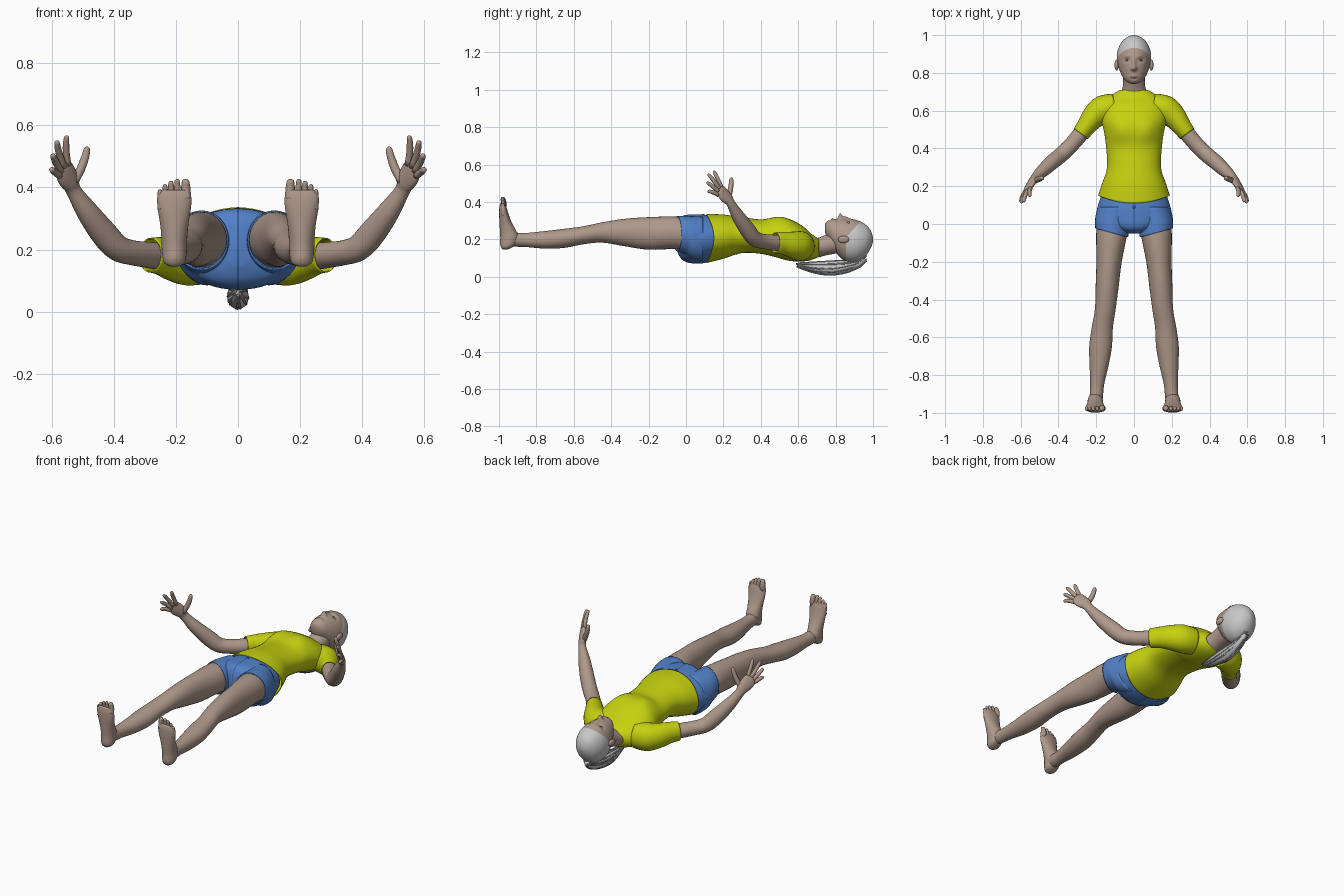
import bpy, bmesh, math, random
from mathutils import Vector

cube = bpy.data.objects.get("Cube")
if cube:
    bpy.data.objects.remove(cube, do_unlink=True)
random.seed(4)


def material(name, r, g, b):
    m = bpy.data.materials.new(name)
    m.use_nodes = True
    m.diffuse_color = (r, g, b, 1)
    shader = m.node_tree.nodes["Principled BSDF"]
    shader.inputs["Base Color"].default_value = (r, g, b, 1)
    shader.inputs["Roughness"].default_value = 0.8
    return m


SKIN = material("skin", .43, .32, .26)
LIP = material("lip", .36, .23, .19)
HAIR = material("pale grey hair", .58, .58, .58)
STRAND = material("grey hair strand", .36, .36, .36)
SHIRT = material("yellow green shirt", .56, .64, .005)
DENIM = material("blue denim", .085, .22, .58)
SEAM = material("dark denim seam", .04, .11, .32)
EYE = material("eye white", .55, .55, .55)
IRIS = material("blue grey iris", .08, .1, .13)


def finish(name, bm, mats, mirror=False, thickness=0):
    """Turn a bmesh into a smooth object, optionally mirrored and thickened."""
    bmesh.ops.recalc_face_normals(bm, faces=bm.faces)
    mesh = bpy.data.meshes.new(name)
    bm.to_mesh(mesh)
    bm.free()
    for m in mats:
        mesh.materials.append(m)
    for p in mesh.polygons:
        p.use_smooth = True
    ob = bpy.data.objects.new(name, mesh)
    bpy.context.collection.objects.link(ob)
    if thickness:
        mod = ob.modifiers.new("cloth thickness", "SOLIDIFY")
        mod.thickness = thickness
        mod.offset = -1
    if mirror:
        ob.modifiers.new("other side", "MIRROR")
    return ob


def spline(rows, steps):
    """Smoothly interpolate every column of the section rows."""
    out = []
    for i in range(len(rows) - 1):
        a, b, c, d = (rows[max(i - 1, 0)], rows[i], rows[i + 1],
                      rows[min(i + 2, len(rows) - 1)])
        for k in range(steps):
            t = k / steps
            out.append([q + t * (r - p) / 2
                        + t * t * (p - 2.5 * q + 2 * r - s / 2)
                        + t ** 3 * (s - p + 3 * (q - r)) / 2
                        for p, q, r, s in zip(a, b, c, d)])
    return out + [list(rows[-1])]


def loft(rows, side=(1, 0, 0), axis=None, sides=28, steps=4, caps=(True, True), bm=None):
    """Skin elliptical sections (x, y, z, radius along side, other radius)."""
    bm = bm or bmesh.new()
    rows = spline(rows, steps)
    centres = [Vector(r[:3]) for r in rows]
    rings = []
    for i, r in enumerate(rows):
        t = Vector(axis) if axis else centres[min(i + 1, len(rows) - 1)] - centres[max(i - 1, 0)]
        t.normalize()
        u = Vector(side)
        u = (u - t * u.dot(t)).normalized()
        v = t.cross(u)
        angles = [math.tau * k / sides for k in range(sides)]
        rings.append([bm.verts.new(centres[i] + u * max(r[3], .001) * math.cos(a)
                                   + v * max(r[4], .001) * math.sin(a)) for a in angles])
    for lo, hi in zip(rings, rings[1:]):
        for k in range(sides):
            n = (k + 1) % sides
            bm.faces.new((lo[k], lo[n], hi[n], hi[k]))
    for ring, cap in ((rings[0], caps[0]), (rings[-1], caps[1])):
        if cap:
            bm.faces.new(ring)
    return bm


def digit(bm, base, tip, r, bend=(0, 0, 0)):
    """A finger or toe with a rounded tip."""
    base, tip, bend = Vector(base), Vector(tip), Vector(bend)
    rows = []
    for t, k in ((0, .95), (.35, 1), (.7, .9), (.9, .75), (.97, .5), (1, .1)):
        rows.append((*(base.lerp(tip, t) + bend * t * (1 - t)), r * k, r * k))
    loft(rows, side=(1, .2, .1), sides=12, steps=2, bm=bm)


def ball(name, at, size, mat, mirror=False):
    bm = bmesh.new()
    bmesh.ops.create_uvsphere(bm, u_segments=20, v_segments=12, radius=1)
    bmesh.ops.scale(bm, vec=size, verts=bm.verts)
    bmesh.ops.translate(bm, vec=at, verts=bm.verts)
    return finish(name, bm, [mat], mirror)


def cut(bm, point, normal):
    geom = bm.verts[:] + bm.edges[:] + bm.faces[:]
    bmesh.ops.bisect_plane(bm, geom=geom, plane_co=point, plane_no=normal)


def bell(v, x, y, sx, sy):
    return math.exp(-((v.x - x) / sx) ** 2 - ((v.y - y) / sy) ** 2)


ALONG = (0, 1, 0)

# Shirt body, with a soft chest and a hem that rises at the sides
bm = loft([(0, .11, .205, .19, .131), (0, .2, .215, .17, .118), (0, .3, .223, .143, .096),
           (0, .4, .215, .147, .092), (0, .48, .21, .157, .105), (0, .55, .197, .172, .111),
           (0, .62, .178, .168, .096), (0, .67, .16, .135, .07), (0, .71, .155, .075, .048)],
          axis=ALONG, sides=48, steps=6, caps=(False, False))
for v in bm.verts:
    if v.co.z > .2:
        v.co.z += .014 * sum(bell(v.co, s * .075, .5, .055, .06) for s in (1, -1))
    v.co.y += .04 * (v.co.x / .19) ** 2 * max(0, 1 - (v.co.y - .11) / .15)
finish("shirt_body", bm, [SHIRT], thickness=.004)

# Sleeves
bm = loft([(.1, .62, .165, .07, .075), (.165, .605, .165, .075, .08), (.215, .565, .172, .064, .07),
           (.25, .52, .18, .052, .061), (.282, .477, .182, .046, .056)],
          side=(1, 1, 0), caps=(True, False))
finish("sleeves", bm, [SHIRT], True, .004)

# Shorts: seat with a centre seam, and two slanted leg openings
bm = loft([(0, .16, .208, .17, .115), (0, .1, .203, .19, .129), (0, .05, .202, .198, .131),
           (0, 0, .205, .172, .126), (0, -.03, .21, .11, .108), (0, -.05, .215, .04, .07)],
          axis=ALONG, sides=48, steps=5)
for x in (.003, -.003):
    cut(bm, (x, 0, 0), (1, 0, 0))
for f in bm.faces:
    f.material_index = int(abs(f.calc_center_median().x) < .003)
finish("shorts_seat", bm, [DENIM, SEAM])

bm = loft([(.1, .09, .203, .09, .118), (.11, .02, .21, .093, .114), (.116, -.03, .224, .09, .102),
           (.118, -.07, .231, .087, .095)], axis=ALONG, sides=36, caps=(True, False))
for v in bm.verts:
    outward = min(1, max(0, (v.co.x - .03) / .17))
    v.co.y += .045 * outward * min(1, max(0, (.09 - v.co.y) / .12))
cut(bm, (.1, -.06, 0), (-.26, 1, 0))
finish("shorts_legs", bm, [DENIM], True, .005)
ball("shorts_button", (0, .09, .333), (.008, .008, .003), SEAM)

# Legs
bm = loft([(.113, .05, .215, .08, .09), (.118, -.05, .235, .082, .087), (.132, -.2, .232, .067, .087),
           (.142, -.33, .237, .061, .073), (.152, -.45, .237, .055, .054), (.168, -.55, .222, .056, .048),
           (.177, -.65, .206, .06, .051), (.185, -.75, .198, .05, .047), (.195, -.85, .197, .037, .038),
           (.2, -.92, .199, .035, .037), (.203, -.96, .2, .03, .03)], axis=ALONG)
finish("legs", bm, [SKIN], True)

# Feet with toes
bm = loft([(.205, -.967, .146, .014, .012), (.205, -.96, .156, .031, .028), (.205, -.95, .175, .038, .044),
           (.205, -.943, .21, .041, .05), (.205, -.951, .245, .042, .044), (.205, -.963, .285, .046, .034),
           (.205, -.973, .33, .053, .026), (.205, -.978, .368, .055, .02), (.206, -.98, .392, .044, .013)],
          axis=(0, 0, 1))
for x, top, r in ((.167, .426, .016), (.194, .427, .011), (.214, .421, .011),
                  (.233, .41, .01), (.249, .394, .01)):
    digit(bm, (x, -.979, top - .065), (x + .002, -.984, top), r, (0, .03, 0))
finish("feet", bm, [SKIN], True)

# Arms flowing into the palms, then fingers and thumb
bm = loft([(.2, .58, .172, .045, .045), (.29, .468, .183, .042, .042), (.34, .41, .19, .04, .041),
           (.387, .365, .205, .042, .041), (.43, .33, .25, .044, .04), (.485, .28, .322, .036, .034),
           (.528, .242, .388, .026, .021), (.538, .225, .415, .034, .02), (.552, .202, .44, .039, .017),
           (.562, .185, .462, .035, .013), (.566, .178, .47, .022, .008)], side=(.03, -.02, -.04))
for base, tip in (((.547, .192, .472), (.55, .147, .567)), ((.56, .182, .465), (.583, .117, .55)),
                  ((.569, .176, .452), (.596, .11, .505)), ((.574, .173, .437), (.6, .115, .457))):
    digit(bm, base, tip, .0115, (.02, 0, .02))
digit(bm, (.53, .225, .415), (.485, .242, .532), .0145, (-.03, .02, 0))
finish("arms", bm, [SKIN], True)

# Neck
bm = loft([(0, .64, .15, .085, .05), (0, .7, .155, .066, .052), (0, .75, .17, .057, .055),
           (0, .83, .19, .06, .06)], axis=ALONG)
finish("neck", bm, [SKIN])

# Head with sculpted face, tinted lips and a close hair cap
bm = loft([(0, .742, .262, .012, .018), (0, .75, .256, .034, .038), (0, .77, .245, .054, .06),
           (0, .8, .22, .071, .088), (0, .84, .2, .085, .11), (0, .88, .194, .09, .115),
           (0, .92, .193, .086, .108), (0, .96, .195, .068, .084), (0, .985, .2, .043, .052),
           (0, .997, .2, .018, .022), (0, 1, .2, .002, .002)], axis=ALONG, sides=96, steps=7)
FEATURES = ((0, .824, .012, .012, .026), (0, .85, .009, .022, .012), (.012, .822, .007, .008, .007),
            (.036, .868, .018, .011, -.009), (.034, .89, .02, .008, .003),
            (0, .782, .02, .008, .007), (0, .768, .02, .005, -.003))
for v in bm.verts:
    if v.co.z > .22:
        flat = v.co.copy()
        for x, y, sx, sy, h in FEATURES:
            for s in ((1, -1) if x else (1,)):
                v.co.z += h * bell(flat, s * x, y, sx, sy)
cut(bm, (0, .855, .21), (0, 1, -.9))
cut(bm, (0, .855, .21), ALONG)
for f in bm.faces:
    c = f.calc_center_median()
    if c.y > .855 + .9 * max(0, c.z - .21):
        f.material_index = 1
    elif c.z > .25 and (c.x / .024) ** 2 + ((c.y - .782) / .008) ** 2 < 1:
        f.material_index = 2
finish("head", bm, [SKIN, HAIR, LIP])
ball("eyes", (.036, .868, .286), (.013, .007, .009), EYE, True)
ball("irises", (.036, .868, .2925), (.006, .006, .0035), IRIS, True)
ball("ears", (.092, .842, .2), (.011, .03, .019), SKIN, True)

# Ponytail: a full core wrapped in loose locks
TAIL = [(0, .955, .1, .014, .016), (0, .915, .072, .024, .024), (0, .85, .055, .032, .034),
        (0, .77, .047, .034, .039), (0, .68, .052, .025, .028), (0, .6, .064, .008, .01)]
finish("ponytail", loft(TAIL, steps=6), [HAIR])
bm = bmesh.new()
for i in range(16):
    a = math.tau * i / 16
    twist = random.uniform(-.4, .4)
    rows = []
    for k, (x, y, z, rx, rz) in enumerate(TAIL):
        turn = a + twist * k / 5
        rows.append((rx * .95 * math.cos(turn), y + random.uniform(-.012, .012),
                     z + rz * .95 * math.sin(turn), .004, .004))
    loft(rows, sides=8, bm=bm)
finish("ponytail_locks", bm, [STRAND])
ball("hair_tie", (0, .94, .09), (.02, .014, .018), STRAND)
